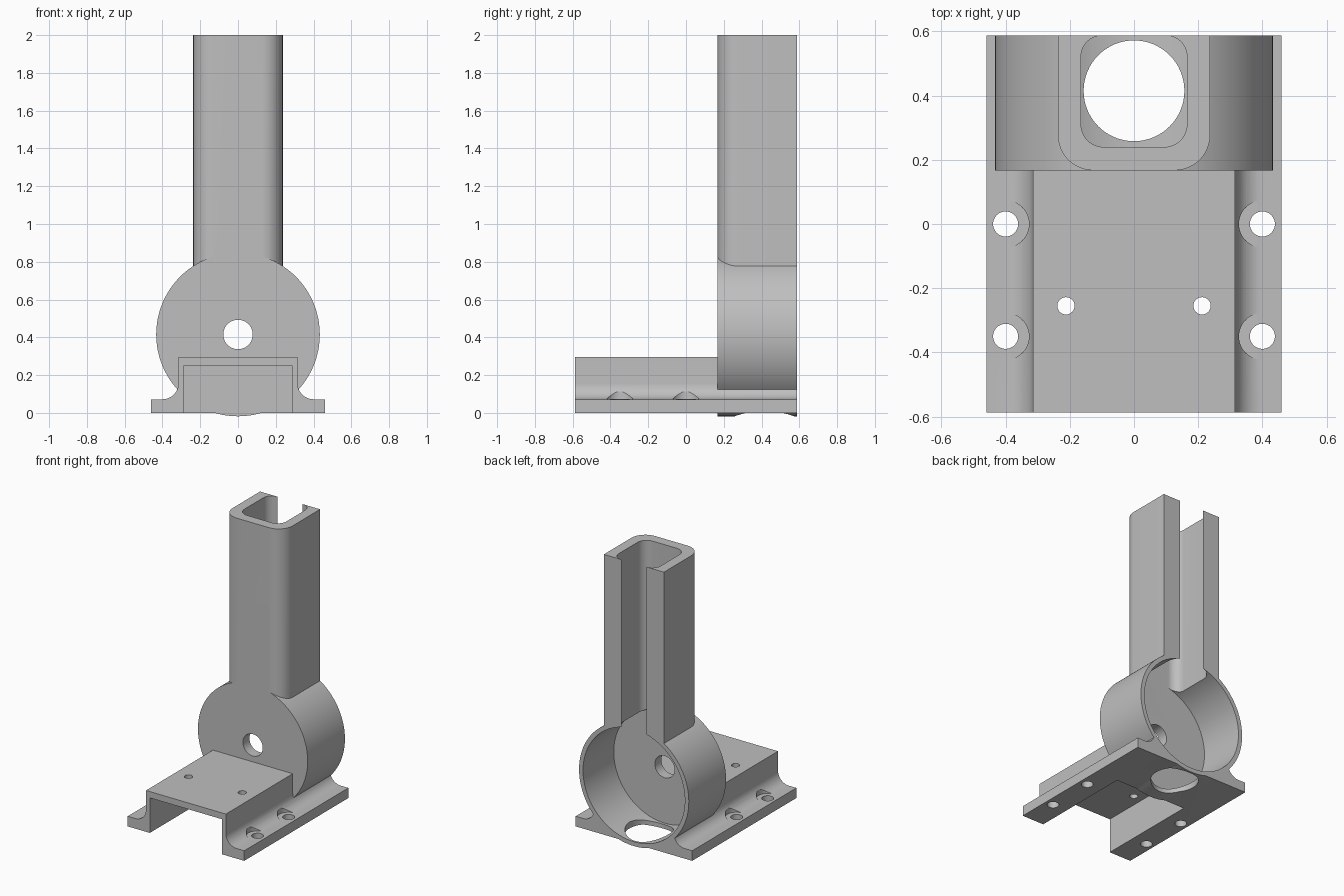
import bpy
import bmesh
from math import sin, cos, pi, radians

if "Cube" in bpy.data.objects:
    bpy.data.objects.remove(bpy.data.objects["Cube"])

grey = bpy.data.materials.new("plain grey")
grey.use_nodes = True
GREY = (0.52, 0.52, 0.52, 1)
grey.diffuse_color = GREY
grey.node_tree.nodes["Principled BSDF"].inputs["Base Color"].default_value = GREY

BACK, WALL, CAVITY = 0.587, 0.167, 0.24   # y of rear face, ring front, ring interior
AXIS_Z = 0.415                            # height of the ring axis


def arc(cx, cy, r, start, end, n=12):
    """Points along an arc, angles in degrees."""
    angles = [radians(start + (end - start) * i / n) for i in range(n + 1)]
    return [(cx + r * cos(a), cy + r * sin(a)) for a in angles]


def mirrored(half):
    """Close a right-hand half profile with its mirror image."""
    return half + [(-x, y) for x, y in reversed(half)]


def prism(name, pts, axis, lo, hi):
    """Extrude a 2D profile along y (profile in x, z) or z (profile in x, y)."""
    bm = bmesh.new()
    place = (lambda p, h: (p[0], h, p[1])) if axis == "y" else (lambda p, h: (p[0], p[1], h))
    rings = [[bm.verts.new(place(p, h)) for p in pts] for h in (lo, hi)]
    n = len(pts)
    bm.faces.new(rings[0])
    bm.faces.new(rings[1])
    for i in range(n):
        j = (i + 1) % n
        bm.faces.new((rings[0][i], rings[0][j], rings[1][j], rings[1][i]))
    bmesh.ops.recalc_face_normals(bm, faces=bm.faces)
    mesh = bpy.data.meshes.new(name)
    bm.to_mesh(mesh)
    bm.free()
    mesh.materials.append(grey)
    ob = bpy.data.objects.new(name, mesh)
    bpy.context.collection.objects.link(ob)
    return ob


def cylinder(name, x, y, r, axis, lo, hi, n=48):
    pts = [(x + r * cos(2 * pi * i / n), y + r * sin(2 * pi * i / n)) for i in range(n)]
    return prism(name, pts, axis, lo, hi)


def combine(body, tool, operation):
    """Apply a boolean and discard the tool."""
    tool.hide_render = True
    mod = body.modifiers.new(operation, "BOOLEAN")
    mod.operation = operation
    mod.solver = "EXACT"
    mod.object = tool
    bpy.context.view_layer.objects.active = body
    bpy.ops.object.modifier_apply(modifier=mod.name)
    bpy.data.objects.remove(tool)


# Mounting base: flanges, filleted sides and raised deck
half = [(0.46, 0), (0.46, 0.072)] + arc(0.4, 0.157, 0.085, 270, 180) + [(0.315, 0.295)]
body = prism("mounting_bracket", mirrored(half), "y", -BACK, BACK)

# Round housing
combine(body, cylinder("housing", 0, AXIS_Z, 0.433, "y", WALL, BACK, 128), "UNION")

# Upright post with rounded front corners
half = arc(0.127, WALL + 0.11, 0.11, 270, 360) + [(0.237, BACK)]
combine(body, prism("post", mirrored(half), "z", AXIS_Z, 2.0), "UNION")

# Housing interior, open at the rear
combine(body, cylinder("housing_cavity", 0, AXIS_Z, 0.402, "y", CAVITY, 0.8, 128), "DIFFERENCE")

# Post interior with a narrow slot at the rear
half = (arc(0.095, CAVITY + 0.07, 0.07, 270, 360)
        + arc(0.1, BACK - 0.065, 0.065, 0, 90) + [(0.1, 0.8)])
combine(body, prism("post_channel", mirrored(half), "z", 0.5, 2.2), "DIFFERENCE")

# Tunnel under the deck
tunnel = [(-0.285, -0.1), (0.285, -0.1), (0.285, 0.25), (-0.285, 0.25)]
combine(body, prism("deck_tunnel", tunnel, "y", -0.8, WALL), "DIFFERENCE")

# Axle hole and floor opening
combine(body, cylinder("axle_hole", 0, AXIS_Z, 0.078, "y", 0.05, 0.4), "DIFFERENCE")
combine(body, cylinder("floor_opening", 0, 0.415, 0.157, "z", -0.1, 0.2, 64), "DIFFERENCE")

# Flange screw holes with counterbores, and deck holes
for side in (-1, 1):
    for y in (0, -0.35):
        combine(body, cylinder("counterbore", side * 0.4, y, 0.073, "z", 0.073, 0.2), "DIFFERENCE")
        combine(body, cylinder("screw_hole", side * 0.4, y, 0.039, "z", -0.1, 0.2), "DIFFERENCE")
    combine(body, cylinder("deck_hole", side * 0.212, -0.255, 0.027, "z", 0.2, 0.4, 32), "DIFFERENCE")

# Smooth curved walls, crisp edges
bpy.ops.object.select_all(action="DESELECT")
body.select_set(True)
bpy.context.view_layer.objects.active = body
bpy.ops.object.shade_smooth_by_angle(angle=radians(30))
